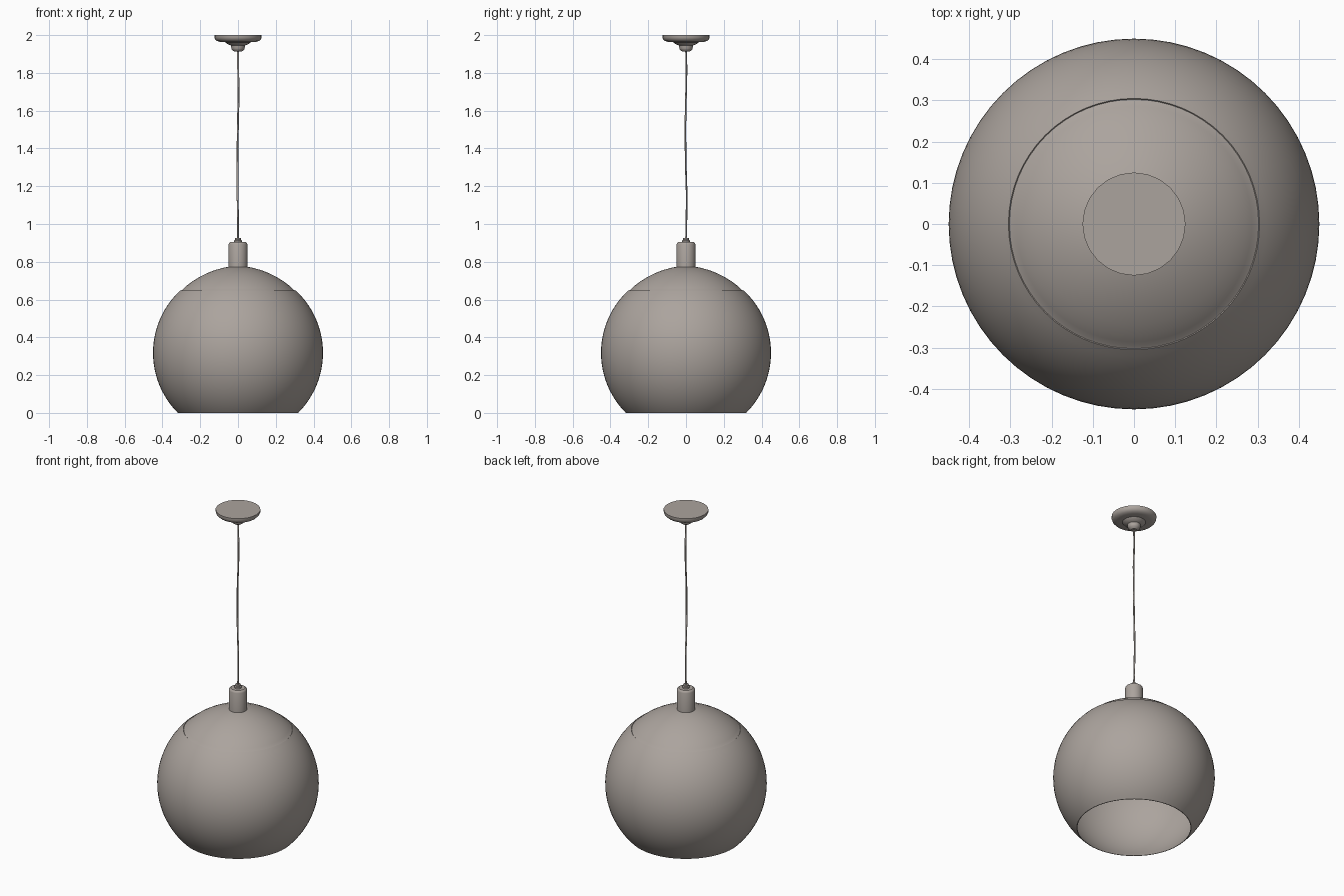
import bpy, bmesh, math

if "Cube" in bpy.data.objects:
    bpy.data.objects.remove(bpy.data.objects["Cube"])

def material(name, rgb):
    m = bpy.data.materials.new(name)
    m.diffuse_color = (*rgb, 1)
    m.use_nodes = True
    m.node_tree.nodes["Principled BSDF"].inputs["Base Color"].default_value = m.diffuse_color
    return m

GREY = material("warm_grey", (0.41, 0.37, 0.34))

def finish(ob, mat, angle=35):
    ob.data.materials.append(mat)
    bpy.ops.object.select_all(action='DESELECT')
    ob.select_set(True)
    bpy.context.view_layer.objects.active = ob
    bpy.ops.object.shade_smooth_by_angle(angle=math.radians(angle))
    return ob

def lathe(name, profile, sides, mat):
    """Spin an (r, z) profile, listed bottom to top, around the z axis."""
    bm = bmesh.new()
    verts = [bm.verts.new((r, 0, z)) for r, z in profile]
    edges = [bm.edges.new(p) for p in zip(verts, verts[1:])]
    bmesh.ops.spin(bm, geom=verts + edges, axis=(0, 0, 1), cent=(0, 0, 0),
                   angle=math.tau, steps=sides)
    bmesh.ops.remove_doubles(bm, verts=bm.verts, dist=1e-5)
    bmesh.ops.recalc_face_normals(bm, faces=bm.faces)
    me = bpy.data.meshes.new(name)
    bm.to_mesh(me)
    bm.free()
    ob = bpy.data.objects.new(name, me)
    bpy.context.collection.objects.link(ob)
    return finish(ob, mat)

# Globe shade: open at the bottom and at the cap, thin wall closed into a rim
R, CZ = 0.45, 0.318
def arc(radius, a0, a1, n):
    return [(radius * math.cos(a0 + (a1 - a0) * i / n),
             CZ + radius * math.sin(a0 + (a1 - a0) * i / n)) for i in range(n + 1)]
low, high = -math.asin(CZ / R), math.asin(0.331 / R)
outer = arc(R, low, high, 32)
inner = arc(R - 0.005, high, low, 32)
inner[-1] = (inner[-1][0], 0)
lathe("globe_shade", outer + inner + outer[:1], 64, GREY)

# Domed cap with a small groove where it meets the shade
lathe("shade_cap", [(0.303, 0.646), (0.296, 0.651), (0.286, 0.661), (0.27, 0.675),
                    (0.245, 0.694), (0.21, 0.716), (0.17, 0.737), (0.12, 0.757),
                    (0.07, 0.770), (0.03, 0.776), (0, 0.777)], 64, GREY)

# Lamp socket and cord grip
lathe("socket", [(0, 0.765), (0.05, 0.765), (0.05, 0.892), (0.047, 0.900),
                 (0.040, 0.905), (0, 0.905)], 32, GREY)
lathe("cord_grip", [(0, 0.90), (0.02, 0.90), (0.02, 0.913), (0.015, 0.917),
                    (0.015, 0.926), (0, 0.926)], 16, GREY)

# Ceiling canopy
lathe("ceiling_canopy", [(0, 1.912), (0.018, 1.912), (0.032, 1.922), (0.035, 1.930),
                         (0.037, 1.945), (0.055, 1.952), (0.065, 1.962), (0.095, 1.964),
                         (0.112, 1.969), (0.121, 1.978), (0.125, 1.988), (0.125, 2.0),
                         (0, 2.0)], 24, GREY)

# Slightly wavy hanging cord
curve = bpy.data.curves.new("cord_path", 'CURVE')
curve.dimensions = '3D'
curve.bevel_depth, curve.bevel_resolution = 0.005, 1
curve.use_fill_caps = True
path = [(0, 0, 0.92), (0, 0.002, 1.0), (-0.002, 0.004, 1.15), (-0.003, -0.001, 1.3),
        (-0.001, -0.004, 1.5), (0.003, 0, 1.68), (0.001, 0.003, 1.82), (0, 0, 1.92)]
sp = curve.splines.new('POLY')
sp.points.add(len(path) - 1)
for p, co in zip(sp.points, path):
    p.co = (*co, 1)
cord = bpy.data.objects.new("cord", curve)
bpy.context.collection.objects.link(cord)
bpy.ops.object.select_all(action='DESELECT')
cord.select_set(True)
bpy.context.view_layer.objects.active = cord
bpy.ops.object.convert(target='MESH')
finish(bpy.context.view_layer.objects.active, GREY, 60)
